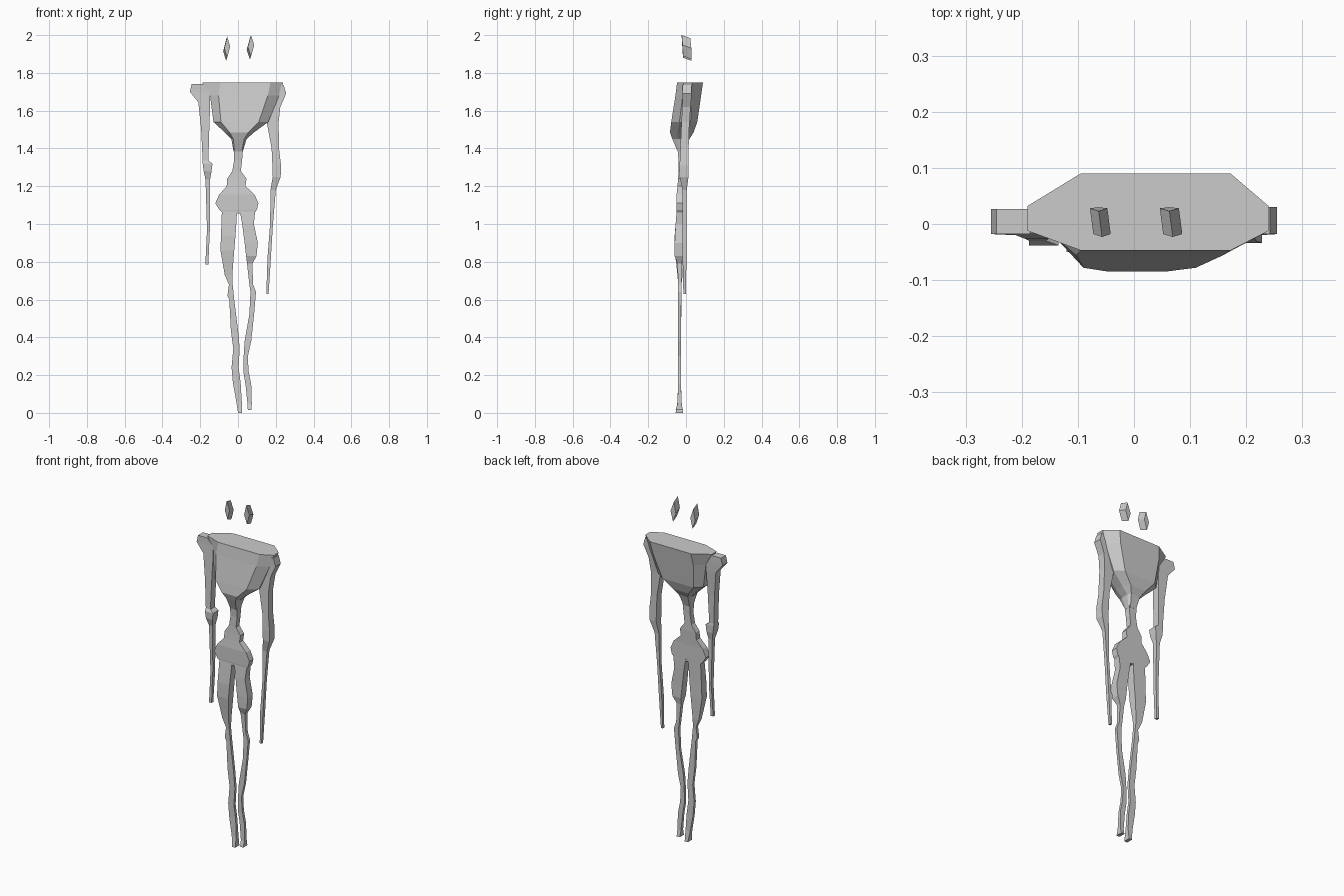
import bpy, bmesh


def loft(name, rings):
    """Bridge equal-sized rings of points and cap both ends."""
    bm = bmesh.new()
    vs = [[bm.verts.new(p) for p in r] for r in rings]
    n = len(vs[0])
    for a, b in zip(vs, vs[1:]):
        for i in range(n):
            j = (i + 1) % n
            bm.faces.new((a[i], a[j], b[j], b[i]))
    bm.faces.new(vs[0])
    bm.faces.new(vs[-1])
    bmesh.ops.recalc_face_normals(bm, faces=bm.faces)
    me = bpy.data.meshes.new(name)
    bm.to_mesh(me)
    bm.free()
    ob = bpy.data.objects.new(name, me)
    bpy.context.collection.objects.link(ob)
    return ob


def limb(name, rows):
    """Four-sided limb from rows of z, left x, right x, front y, back y."""
    loft(name, [[(l, f, z), (r, f, z), (r, b, z), (l, b, z)]
                for z, l, r, f, b in rows])


# Broad wedge torso: z, left, right, left bevel, right bevel, front, back, side y, side half depth
torso = [
    (1.75, -.19, .24, .095, .068, -.047, .09, .01, .022),
    (1.68, -.148, .218, .045, .06, -.056, .08, .005, .022),
    (1.54, -.13, .16, .04, .05, -.078, .06, -.005, .03),
    (1.485, -.07, .085, .025, .03, -.085, .04, -.02, .025),
    (1.45, -.035, .045, .01, .012, -.072, .018, -.022, .022),
    (1.385, -.024, .026, .006, .006, -.045, -.005, -.025, .01),
]
loft("torso", [[(l, s + h, z), (l + cl, b, z), (r - cr, b, z), (r, s + h, z),
                (r, s - h, z), (r - cr, f, z), (l + cl, f, z), (l, s - h, z)]
               for z, l, r, cl, cr, f, b, s, h in torso])

# Thin waist flaring into the hips
limb("waist_and_hips", [
    (1.40, -.022, .026, -.045, -.005), (1.34, -.02, .022, -.04, -.008),
    (1.28, -.03, .015, -.04, -.008), (1.24, -.057, .045, -.042, -.008),
    (1.20, -.06, .04, -.045, -.01), (1.155, -.10, .088, -.05, -.012),
    (1.11, -.12, .108, -.05, -.012), (1.075, -.098, .10, -.05, -.012),
    (1.055, -.075, .085, -.048, -.014),
])

# Crooked legs
limb("left_leg", [
    (1.08, -.085, -.004, -.048, -.012), (.94, -.09, -.013, -.06, -.014),
    (.86, -.093, -.02, -.06, -.014), (.73, -.07, -.03, -.045, -.018),
    (.68, -.048, -.028, -.042, -.024), (.62, -.056, -.022, -.042, -.024),
    (.60, -.046, -.02, -.042, -.024), (.44, -.038, 0, -.042, -.026),
    (.34, -.025, .009, -.042, -.026), (.24, -.034, .003, -.042, -.026),
    (.16, -.027, .014, -.042, -.026), (.06, -.009, .02, -.045, -.024),
    (0, 0, .02, -.055, -.016),
])
limb("right_leg", [
    (1.08, .008, .092, -.048, -.012), (1.0, .022, .084, -.055, -.012),
    (.90, .035, .105, -.06, -.014), (.83, .043, .098, -.06, -.014),
    (.79, .048, .076, -.045, -.022), (.68, .06, .08, -.042, -.024),
    (.64, .066, .095, -.042, -.024), (.52, .06, .085, -.042, -.026),
    (.38, .035, .07, -.042, -.026), (.30, .03, .052, -.042, -.026),
    (.22, .028, .056, -.042, -.026), (.15, .04, .07, -.042, -.026),
    (.05, .05, .073, -.045, -.024), (.015, .052, .072, -.055, -.016),
])

# Long arms tapering to points
limb("left_arm", [
    (1.74, -.245, -.185, -.018, .027), (1.70, -.255, -.15, -.018, .027),
    (1.645, -.21, -.147, -.02, .025), (1.50, -.195, -.152, -.026, .016),
    (1.335, -.187, -.157, -.03, .01), (1.32, -.187, -.135, -.038, .012),
    (1.28, -.182, -.14, -.036, .012), (1.235, -.172, -.148, -.022, .004),
    (.97, -.164, -.149, -.02, .002), (.785, -.173, -.157, -.02, -.004),
])
limb("right_arm", [
    (1.735, .20, .242, -.018, .03), (1.69, .18, .255, -.018, .03),
    (1.62, .17, .224, -.02, .025), (1.54, .152, .215, -.024, .018),
    (1.40, .178, .217, -.03, .014), (1.31, .182, .228, -.034, .013),
    (1.25, .184, .226, -.034, .013), (1.18, .172, .20, -.018, .004),
    (1.0, .17, .185, -.018, .002), (.82, .156, .174, -.018, .002),
    (.63, .15, .162, -.014, 0),
])

# Floating diamond eyes, skewed from front to back
for name, x, z, w in (("left_eye", -.06, 1.927, .0155), ("right_eye", .066, 1.935, .017)):
    rings = []
    for y, dx, dz in ((-.018, .003, .008), (.028, -.003, -.008)):
        rings.append([(x + dx, y - .005, z + dz + .057), (x + dx + w, y, z + dz + .004),
                      (x + dx, y + .002, z + dz - .055), (x + dx - w, y, z + dz - .004)])
    loft(name, rings)
